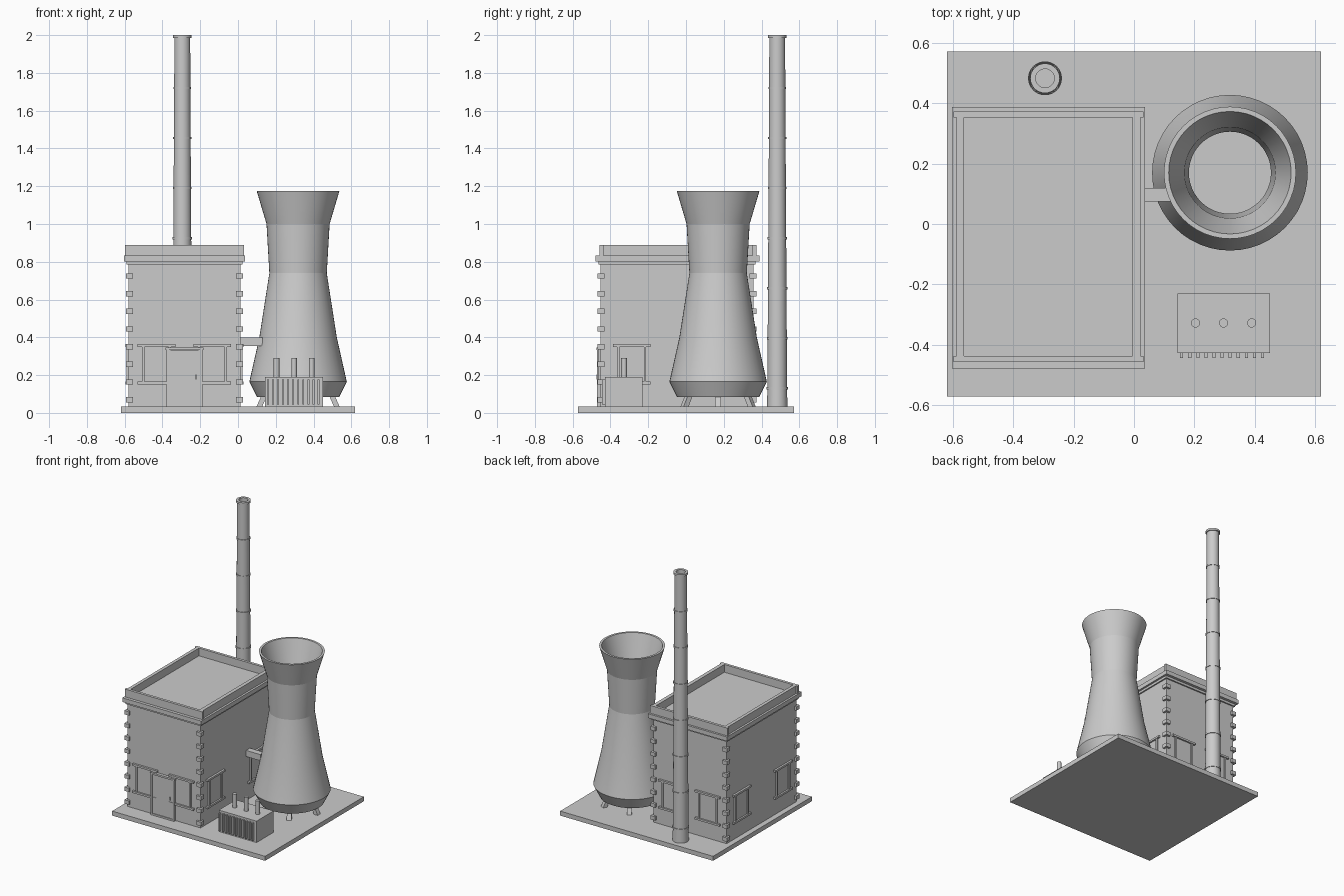
import bpy, bmesh, math
from mathutils import Vector, Matrix

cube = bpy.data.objects.get("Cube")
if cube:
    bpy.data.objects.remove(cube, do_unlink=True)

GREY = (0.6, 0.6, 0.6, 1)
mat = bpy.data.materials.new("light grey")
mat.use_nodes = True
mat.diffuse_color = GREY
mat.node_tree.nodes["Principled BSDF"].inputs["Base Color"].default_value = GREY


def finish(name, bm, smooth=None):
    bmesh.ops.recalc_face_normals(bm, faces=bm.faces)
    mesh = bpy.data.meshes.new(name)
    bm.to_mesh(mesh)
    bm.free()
    mesh.materials.append(mat)
    obj = bpy.data.objects.new(name, mesh)
    bpy.context.collection.objects.link(obj)
    if smooth:
        bpy.ops.object.select_all(action="DESELECT")
        obj.select_set(True)
        bpy.context.view_layer.objects.active = obj
        bpy.ops.object.shade_smooth_by_angle(angle=math.radians(smooth))
    return obj


def add_box(bm, x0, x1, y0, y1, z0, z1, frame=Matrix()):
    size = Matrix.Diagonal((x1 - x0, y1 - y0, z1 - z0, 1))
    mid = Matrix.Translation(((x0 + x1) / 2, (y0 + y1) / 2, (z0 + z1) / 2))
    bmesh.ops.create_cube(bm, size=1, matrix=frame @ mid @ size)


def boxes(name, parts, frame=Matrix()):
    bm = bmesh.new()
    for part in parts:
        add_box(bm, *part, frame=frame)
    return finish(name, bm)


def lathe(name, profile, centre, sides, smooth, closed=False):
    bm = bmesh.new()
    verts = [bm.verts.new((r, 0, z)) for r, z in profile]
    edges = [bm.edges.new(pair) for pair in zip(verts, verts[1:])]
    if closed:
        edges.append(bm.edges.new((verts[-1], verts[0])))
    bmesh.ops.spin(bm, geom=verts + edges, cent=(0, 0, 0), axis=(0, 0, 1),
                   angle=math.tau, steps=sides, use_duplicate=False)
    bmesh.ops.remove_doubles(bm, verts=bm.verts, dist=0.0005)
    bmesh.ops.translate(bm, verts=bm.verts, vec=(*centre, 0))
    return finish(name, bm, smooth)


GROUND = 0.033
X0, X1, Y0, Y1 = -0.58, 0.013, -0.453, 0.358   # building walls
MX, MY = (X0 + X1) / 2, (Y0 + Y1) / 2

boxes("base_slab", [(-0.62, 0.62, -0.572, 0.572, 0, GROUND)])

# Building body, cornice and parapet
boxes("building_walls", [(X0, X1, Y0, Y1, GROUND, 0.80)])
boxes("cornice", [(X0 - 0.01, X1 + 0.01, Y0 - 0.01, Y1 + 0.01, 0.785, 0.802),
                  (-0.603, 0.037, -0.479, 0.388, 0.802, 0.833)])
boxes("parapet", [(-0.598, 0.031, 0.353, 0.373, 0.833, 0.89),
                  (-0.598, 0.031, -0.457, -0.437, 0.833, 0.89),
                  (-0.588, -0.564, -0.437, 0.353, 0.833, 0.89),
                  (-0.005, 0.022, -0.437, 0.353, 0.833, 0.89)])

# Corner stones
stones = []
for x, sx in ((X0, 1), (X1, -1)):
    for y, sy in ((Y0, 1), (Y1, -1)):
        for i in range(8):
            z = 0.07 + i * 0.0935
            xs = sorted((x - sx * 0.014, x + sx * 0.023))
            ys = sorted((y - sy * 0.016, y + sy * 0.022))
            stones.append((*xs, *ys, z - 0.014, z + 0.014))
boxes("corner_stones", stones)


# Windows: local -y faces outward from the wall
def window(name, x, y, turn):
    frame = Matrix.Translation((x, y, 0)) @ Matrix.Rotation(math.radians(turn), 4, "Z")
    w = 0.077
    boxes(name, [(-w, w, -0.003, 0.01, 0.165, 0.35),
                 (-w, 0.013 - w, -0.011, 0.01, 0.165, 0.35),
                 (w - 0.013, w, -0.011, 0.01, 0.165, 0.35),
                 (-0.1, 0.1, -0.015, 0.01, 0.151, 0.165),
                 (-0.1, 0.1, -0.015, 0.01, 0.35, 0.364)], frame)


for side, dx in (("right", -0.1475), ("left", 0.1475)):
    window("front_window_" + side, MX + dx, Y0, 0)
    window("back_window_" + side, MX + dx, Y1, 180)
for place, dy in (("front", -0.24), ("rear", 0.24)):
    window("left_side_window_" + place, X1, MY + dy, 90)
    window("right_side_window_" + place, X0, MY + dy, -90)

# Door with frame and handle
boxes("door", [(-0.37, -0.197, Y0 - 0.012, Y0, 0.045, 0.33)])
boxes("door_frame", [(-0.378, -0.366, Y0 - 0.018, Y0, GROUND, 0.332),
                     (-0.201, -0.189, Y0 - 0.018, Y0, GROUND, 0.332),
                     (-0.383, -0.182, Y0 - 0.022, Y0, 0.332, 0.345),
                     (-0.37, -0.197, Y0 - 0.018, Y0, GROUND, 0.045)])
boxes("door_handle", [(-0.226, -0.22, Y0 - 0.02, Y0, 0.178, 0.202)])

# Cooling tower: open shell with inner wall
TOWER = (0.318, 0.17)
outer = [(0.217, 0.083), (0.258, 0.165), (0.205, 0.4), (0.152, 0.74),
         (0.167, 1.0), (0.219, 1.175)]
inner = [(r - 0.016, z) for r, z in reversed(outer)]
lathe("cooling_tower", outer + inner, TOWER, 48, 9, closed=True)

# Splayed tower legs
bm = bmesh.new()
for i in range(6):
    spin = Matrix.Translation((*TOWER, 0)) @ Matrix.Rotation(i * math.tau / 6, 4, "Z")
    lean = Matrix.Identity(4)
    lean[0][2] = -0.45
    add_box(bm, 0.205, 0.235, -0.016, 0.016, GROUND, 0.095, frame=spin @ lean)
finish("tower_legs", bm)

# Duct between building and tower
boxes("duct", [(X1 - 0.01, 0.13, 0.075, 0.12, 0.355, 0.40)])

# Chimney with raised bands and a cap
profile = [(0, GROUND), (0.054, GROUND)]
for i in range(7):
    z = 0.13 + i * 0.265
    r = 0.053 - 0.006 * z
    profile += [(r, z - 0.006), (r + 0.004, z - 0.006), (r + 0.004, z + 0.006), (r, z + 0.006)]
profile += [(0.042, 1.985), (0.049, 1.985), (0.049, 2.0), (0.031, 2.0), (0.031, 1.9), (0, 1.9)]
lathe("chimney", profile, (-0.295, 0.483), 32, 30)

# Transformer with cooling fins and insulators
boxes("transformer_body", [(0.144, 0.45, -0.428, -0.23, GROUND, 0.19)])
boxes("transformer_fins", [(x - 0.005, x + 0.005, -0.445, -0.425, 0.045, 0.176)
                           for x in (0.158 + i * 0.0268 for i in range(11))])
for i in range(3):
    lathe("insulator_%d" % (i + 1), [(0, 0.18), (0.015, 0.18), (0.015, 0.29), (0, 0.29)],
          (0.204 + i * 0.093, -0.328), 20, 30)
